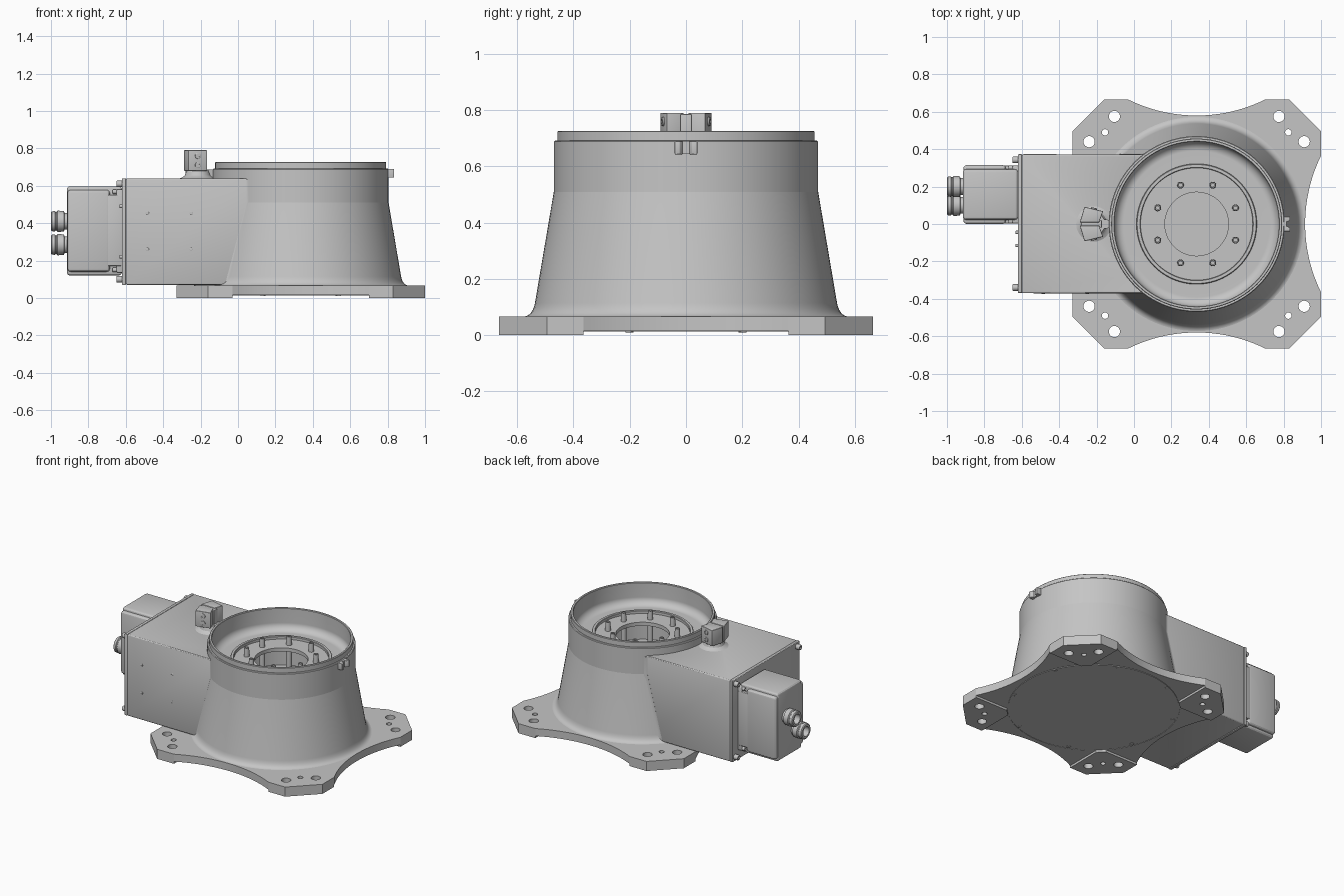
import bpy, bmesh, math
from mathutils import Matrix, Vector

if "Cube" in bpy.data.objects:
    bpy.data.objects.remove(bpy.data.objects["Cube"])

CX = 0.335  # axis of the round housing

grey = bpy.data.materials.new("cast_grey")
grey.use_nodes = True
grey.diffuse_color = (0.56, 0.56, 0.56, 1)
grey.node_tree.nodes["Principled BSDF"].inputs["Base Color"].default_value = (0.56, 0.56, 0.56, 1)


def finish(name, bm, angle=25, bevel=0.0, matrix=None):
    """Turn a bmesh into a shaded object."""
    if matrix:
        bm.transform(matrix)
    bmesh.ops.recalc_face_normals(bm, faces=bm.faces)
    mesh = bpy.data.meshes.new(name)
    bm.to_mesh(mesh)
    bm.free()
    mesh.materials.append(grey)
    ob = bpy.data.objects.new(name, mesh)
    bpy.context.collection.objects.link(ob)
    if bevel:
        mod = ob.modifiers.new("rounded_edges", "BEVEL")
        mod.width, mod.segments, mod.limit_method = bevel, 3, "ANGLE"
        apply(ob, mod)
    shade(ob, angle)
    return ob


def activate(ob):
    bpy.ops.object.select_all(action="DESELECT")
    ob.select_set(True)
    bpy.context.view_layer.objects.active = ob


def apply(ob, mod):
    activate(ob)
    bpy.ops.object.modifier_apply(modifier=mod.name)


def shade(ob, angle):
    activate(ob)
    bpy.ops.object.shade_smooth_by_angle(angle=math.radians(angle))


def add_prism(bm, outline, z0, z1):
    low = [bm.verts.new((x, y, z0)) for x, y in outline]
    face = bm.faces.new(low)
    top = bmesh.ops.extrude_face_region(bm, geom=[face])["geom"]
    moved = [v for v in top if isinstance(v, bmesh.types.BMVert)]
    bmesh.ops.translate(bm, verts=moved, vec=(0, 0, z1 - z0))


def prism(name, outline, z0, z1, **kw):
    bm = bmesh.new()
    add_prism(bm, outline, z0, z1)
    return finish(name, bm, **kw)


def box(name, lo, hi, bevel=0.0):
    outline = [(lo[0], lo[1]), (hi[0], lo[1]), (hi[0], hi[1]), (lo[0], hi[1])]
    return prism(name, outline, lo[2], hi[2], bevel=bevel)


def circle(x, y, r, n=24):
    return [(x + r * math.cos(math.tau * i / n), y + r * math.sin(math.tau * i / n)) for i in range(n)]


def lathe(name, profile, matrix, steps=48, angle=25):
    bm = bmesh.new()
    vs = [bm.verts.new((r, 0, z)) for r, z in profile]
    es = [bm.edges.new(pair) for pair in zip(vs, vs[1:])]
    bmesh.ops.spin(bm, geom=vs + es, cent=(0, 0, 0), axis=(0, 0, 1), angle=math.tau,
                   steps=steps, use_duplicate=False)
    bmesh.ops.remove_doubles(bm, verts=bm.verts, dist=0.0002)
    return finish(name, bm, angle, matrix=matrix)


def at(x, y, z, direction=(0, 0, 1)):
    turn = Vector((0, 0, 1)).rotation_difference(Vector(direction)).to_matrix().to_4x4()
    return Matrix.Translation((x, y, z)) @ turn


def screw(name, matrix, r, length):
    """Round-headed screw with a socket in its end."""
    lathe(name, [(0, 0), (r, 0), (r, length * 0.85), (r * 0.85, length), (r * 0.5, length),
                 (r * 0.5, length * 0.7), (0, length * 0.7)], matrix, 16)


def cut(ob, cutter):
    mod = ob.modifiers.new("cut", "BOOLEAN")
    mod.operation, mod.object, mod.solver = "DIFFERENCE", cutter, "EXACT"
    apply(ob, mod)
    bpy.data.objects.remove(cutter)


# Base plate: four chamfered corners joined by concave arcs
outline = []
for k in range(4):
    side = [(1.406 - 0.826 * math.cos(a), 0.826 * math.sin(a))
            for a in (math.radians(26.2 * i / 12) for i in range(-12, 13))]
    side += [(0.665, 0.495), (0.495, 0.665)]
    for x, y in side:
        for _ in range(k):
            x, y = -y, x
        outline.append((CX + x, y))
plate = prism("base_plate", outline, 0, 0.067)

# Relief under the plate leaves a foot pad at each corner, clear of the round cover
a, b = 0.365, 0.8
cross = [(a, -b), (a, -a), (b, -a), (b, a), (a, a), (a, b),
         (-a, b), (-a, a), (-b, a), (-b, -a), (-a, -a), (-a, -b)]
cut(plate, prism("relief_cutter", [(CX + x, y) for x, y in cross], -0.1, 0.015))
cut(plate, prism("cover_cutter", circle(CX, 0, 0.548, 96), -0.1, 0.017))

# Mounting and dowel holes
bm = bmesh.new()
for sx in (-1, 1):
    for sy in (-1, 1):
        for x, y, r in ((0.44, 0.575, 0.03), (0.575, 0.44, 0.03), (0.49, 0.49, 0.017)):
            add_prism(bm, circle(CX + sx * x, sy * y, r), -0.1, 0.2)
cut(plate, finish("hole_cutter", bm))
shade(plate, 20)

# Round housing with a flared foot, stepped rim and open top
flare = []
for i in range(21):
    t = i / 20
    flare.append(((1 - t) ** 2 * 0.58 + 2 * t * (1 - t) * 0.546 + t * t * 0.537,
                  (1 - t) ** 2 * 0.066 + 2 * t * (1 - t) * 0.068 + t * t * 0.115))
dish = [(0.44 - 0.05 * (1 - math.cos(t)), 0.625 - 0.05 * math.sin(t))
        for t in (math.radians(5 * i) for i in range(19))]
profile = [(0, 0.03), (0.58, 0.03)] + flare + [
    (0.47, 0.51), (0.47, 0.688), (0.466, 0.692), (0.457, 0.692), (0.457, 0.724), (0.454, 0.727),
    (0.443, 0.727), (0.44, 0.724)] + dish + [
    (0.322, 0.575), (0.322, 0.59), (0.318, 0.595), (0.303, 0.595), (0.30, 0.592), (0.30, 0.575),
    (0.17, 0.575), (0.17, 0.55), (0.29, 0.55), (0.29, 0.40), (0, 0.40)]
lathe("round_housing", profile, at(CX, 0, 0), 96, 8.5)

# Ring of flange bolts
for i in range(8):
    t = math.tau * (i + 0.5) / 8
    screw("flange_bolt", at(CX + 0.225 * math.cos(t), 0.225 * math.sin(t), 0.40), 0.018, 0.235)

# Bottom cover with its screws
prism("bottom_cover", circle(CX, 0, 0.54, 96), 0.013, 0.03)
for i in range(8):
    t = math.tau * (i + 0.5) / 8
    screw("cover_screw", at(CX + 0.525 * math.cos(t), 0.525 * math.sin(t), 0.015, (0, 0, -1)), 0.014, 0.005)

# Gear housing, its inner end following the round wall
wall = [(CX + 0.455 * math.cos(t), 0.455 * math.sin(t))
        for t in (math.radians(125 + 110 * i / 24) for i in range(25))]
prism("gear_housing", [(-0.60, 0.373)] + [(-0.60, -0.37)] + wall[::-1], 0.07, 0.64, bevel=0.01)

# Concave blends between the gear housing sides and the round wall
F = 0.04
for s, side in ((1, 0.373), (-1, 0.37)):
    bm = bmesh.new()
    rows = []
    for z, r in ((0.068, 0.545), (0.115, 0.537), (0.51, 0.47), (0.632, 0.47)):
        y = side + F
        x = -math.sqrt((r + F) ** 2 - y * y)
        end = math.atan2(-y, -x)
        arc = [-math.pi / 2 + (end + math.pi / 2) * i / 10 for i in range(11)]
        points = [(x + F * math.cos(t), y + F * math.sin(t)) for t in arc]
        points.append((points[-1][0] + 0.01, side - 0.02))
        points.append((points[0][0], side - 0.02))
        rows.append([bm.verts.new((CX + px, s * py, z)) for px, py in points])
    for low, high in zip(rows, rows[1:]):
        for i in range(len(low)):
            j = (i + 1) % len(low)
            bm.faces.new((low[i], low[j], high[j], high[i]))
    bm.faces.new(rows[0])
    bm.faces.new(rows[-1])
    finish("housing_blend", bm, 30)

box("housing_end_plate", (-0.62, -0.37, 0.07), (-0.598, 0.373, 0.64), 0.005)
for y in (-0.34, 0.343):
    for z in (0.10, 0.61):
        screw("end_plate_screw", at(-0.62, y, z, (-1, 0, 0)), 0.018, 0.03)
for y, z in ((-0.115, 0.22), (-0.045, 0.49)):
    screw("vent_screw", at(-0.62, y, z, (-1, 0, 0)), 0.009, 0.014)
for x in (-0.485, -0.25):
    for z in (0.26, 0.455):
        screw("side_plug", at(x, -0.368, z, (0, -1, 0)), 0.009, 0.006)

# Motor cover: stepped body with notched corners for screws beside its flange
box("motor_cover_body", (-0.912, 0, 0.14), (-0.685, 0.315, 0.578), 0.018)
box("motor_cover_core", (-0.915, 0.022, 0.12), (-0.62, 0.293, 0.597), 0.018)
box("motor_cover_neck", (-0.70, 0.002, 0.17), (-0.62, 0.313, 0.55), 0.005)
box("motor_flange", (-0.65, 0.003, 0.135), (-0.615, 0.312, 0.58), 0.008)
for y in (0.014, 0.30):
    for z in (0.15, 0.568):
        screw("motor_screw", at(-0.65, y, z, (-1, 0, 0)), 0.012, 0.02)

# Cable connectors
socket = [(0, 0), (0.045, 0), (0.045, 0.012), (0.055, 0.016), (0.057, 0.05), (0.05, 0.055),
          (0.05, 0.06), (0.055, 0.064), (0.053, 0.08), (0.047, 0.085), (0.033, 0.085),
          (0.033, 0.045), (0, 0.045)]
for y, z in ((0.2, 0.41), (0.1, 0.285)):
    lathe("cable_connector", socket, at(-0.915, y, z, (-1, 0, 0)), 32)

# Sensor bracket: flared foot, low neck to the rim, core and two angled clamp blocks
lathe("bracket_foot", [(0.1, 0.638), (0.083, 0.644), (0.07, 0.655), (0.06, 0.685), (0, 0.685)],
      at(-0.215, 0, 0), 32)
prism("bracket_neck", [(-0.2, -0.045), (-0.16, -0.025), (-0.12, -0.02),
                       (-0.12, 0.02), (-0.16, 0.025), (-0.2, 0.045)], 0.63, 0.688)
box("clamp_core", (-0.28, -0.02, 0.67), (-0.172, 0.02, 0.786), 0.004)
for s in (-1, 1):
    block = [(-0.29, s * 0.008), (-0.265, s * 0.092), (-0.165, s * 0.068), (-0.187, s * 0.008)]
    prism("clamp_block", block, 0.68, 0.79, bevel=0.003)
    for z in (0.71, 0.76):
        screw("clamp_screw", at(-0.215, s * 0.078, z, (0.23, s * 0.97, 0)), 0.016, 0.009)

# Alignment tab opposite the bracket
box("tab_centre", (0.79, -0.02, 0.645), (0.815, 0.02, 0.69))
for s in (-1, 1):
    prism("tab_ear", [(0.79, s * 0.012), (0.822, s * 0.012), (0.835, s * 0.022),
                      (0.835, s * 0.04), (0.79, s * 0.04)], 0.643, 0.69, bevel=0.003)
